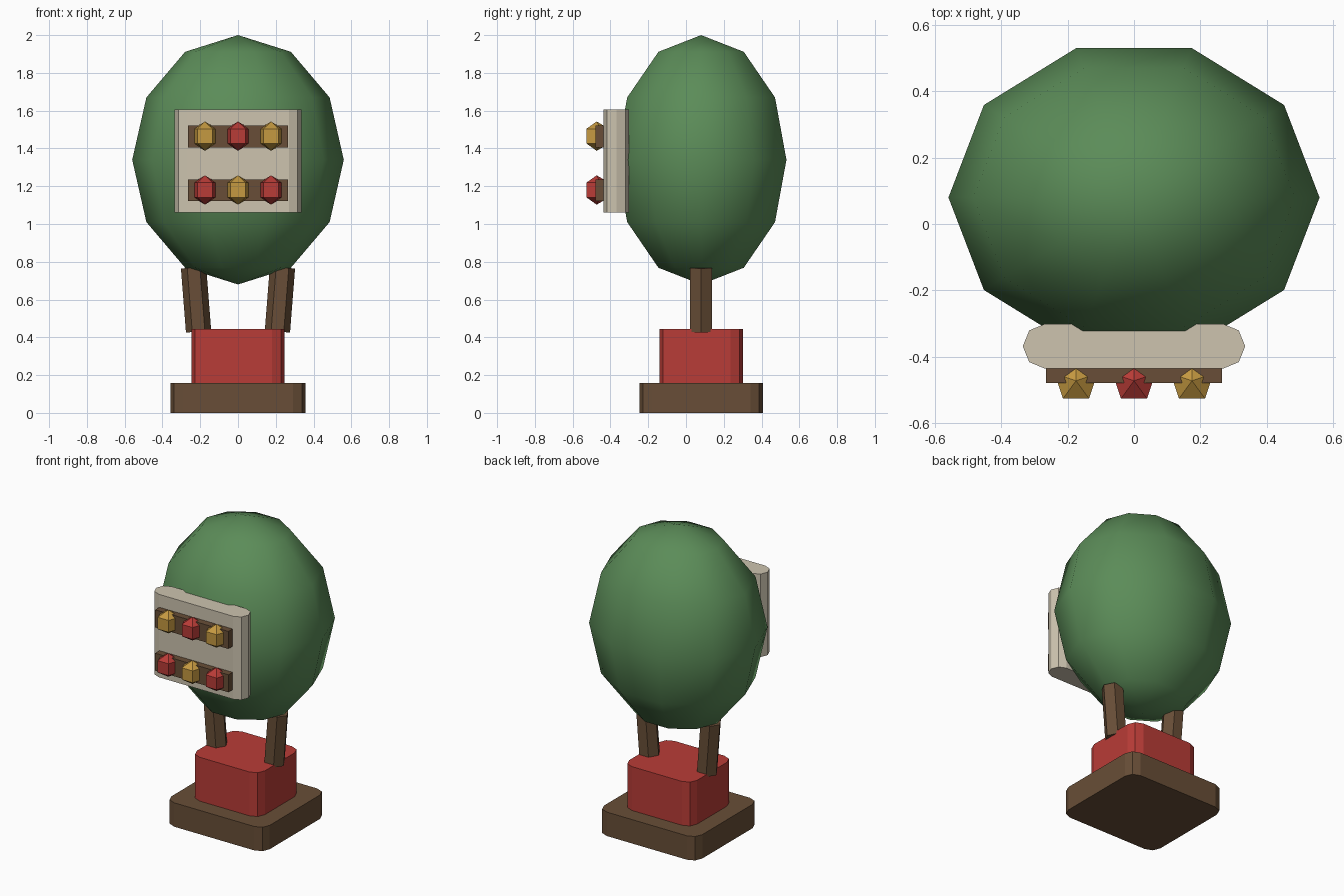
import bpy, bmesh, math

if "Cube" in bpy.data.objects:
    bpy.data.objects.remove(bpy.data.objects["Cube"])


def material(name, rgb):
    m = bpy.data.materials.new(name)
    m.diffuse_color = (*rgb, 1)
    m.use_nodes = True
    m.node_tree.nodes["Principled BSDF"].inputs["Base Color"].default_value = m.diffuse_color
    return m


GREEN = material("leaf green", (0.105, 0.262, 0.098))
RED = material("red", (0.485, 0.045, 0.038))
BROWN = material("wood brown", (0.138, 0.076, 0.038))
CREAM = material("cream", (0.61, 0.55, 0.43))
GOLD = material("gold", (0.56, 0.32, 0.053))


def finish(name, bm, loc, mat, smooth=False):
    bmesh.ops.recalc_face_normals(bm, faces=bm.faces[:])
    me = bpy.data.meshes.new(name)
    bm.to_mesh(me)
    bm.free()
    me.materials.append(mat)
    for p in me.polygons:
        p.use_smooth = smooth
    ob = bpy.data.objects.new(name, me)
    ob.location = loc
    bpy.context.collection.objects.link(ob)
    return ob


def lathe(name, profile, sides, start, loc, mat, sy=1.0, smooth=False):
    """Spin (radius, z) points; zero radius makes a pole, open ends are capped."""
    bm = bmesh.new()
    rings = []
    for r, z in profile:
        n = 1 if r < 1e-6 else sides
        angles = [start + 2 * math.pi * i / sides for i in range(n)]
        rings.append([bm.verts.new((r * math.cos(a), r * sy * math.sin(a), z)) for a in angles])
    for a, b in zip(rings, rings[1:]):
        for i in range(sides):
            j = (i + 1) % sides
            quad = [a[i % len(a)], a[j % len(a)], b[j % len(b)], b[i % len(b)]]
            bm.faces.new(list(dict.fromkeys(quad)))
    for end in (rings[0], rings[-1]):
        if len(end) > 1:
            bm.faces.new(end)
    return finish(name, bm, loc, mat, smooth)


def sphere_profile(r, rz, bands):
    return [(r * math.sin(math.pi * k / bands), -rz * math.cos(math.pi * k / bands))
            for k in range(bands + 1)]


def box(name, x, y, z, mat, bevel=0.0):
    """Box from (min, max) ranges with rounded upright edges."""
    bm = bmesh.new()
    bmesh.ops.create_cube(bm, size=1)
    bmesh.ops.scale(bm, vec=(x[1] - x[0], y[1] - y[0], z[1] - z[0]), verts=bm.verts[:])
    if bevel:
        upright = [e for e in bm.edges if abs(e.verts[0].co.z - e.verts[1].co.z) > 1e-4]
        bmesh.ops.bevel(bm, geom=upright, offset=bevel, segments=2, profile=0.5,
                        affect='EDGES', clamp_overlap=True)
    return finish(name, bm, (sum(x) / 2, sum(y) / 2, sum(z) / 2), mat)


# Base and basket
box("base", (-0.357, 0.357), (-0.247, 0.407), (0, 0.157), BROWN, 0.066)
box("basket", (-0.247, 0.247), (-0.14, 0.302), (0.157, 0.445), RED, 0.066)

# Leaning posts
for side, label in ((-1, "left"), (1, "right")):
    post = lathe(label + "_post", [(0.067, -0.17), (0.067, 0.17)], 6, 0,
                 (side * 0.222, 0.08, 0.6), BROWN)
    post.rotation_euler.y = side * math.radians(4.5)

# Balloon
lathe("balloon", sphere_profile(0.56, 0.66, 6), 10, 0, (0, 0.08, 1.34), GREEN,
      sy=0.475 / 0.56, smooth=True)

# Front panel with two rails of knobs
box("panel", (-0.335, 0.335), (-0.436, -0.302), (1.06, 1.605), CREAM, 0.065)
for row, z in enumerate((1.465, 1.18)):
    box("rail_%d" % (row + 1), (-0.266, 0.266), (-0.48, -0.40), (z - 0.059, z + 0.056), BROWN)
    for col in range(3):
        lathe("knob_%d_%d" % (row + 1, col + 1), sphere_profile(0.0775, 0.0775, 3), 5,
              math.pi / 2, ((col - 1) * 0.175, -0.473, z),
              RED if (row + col) % 2 else GOLD)
